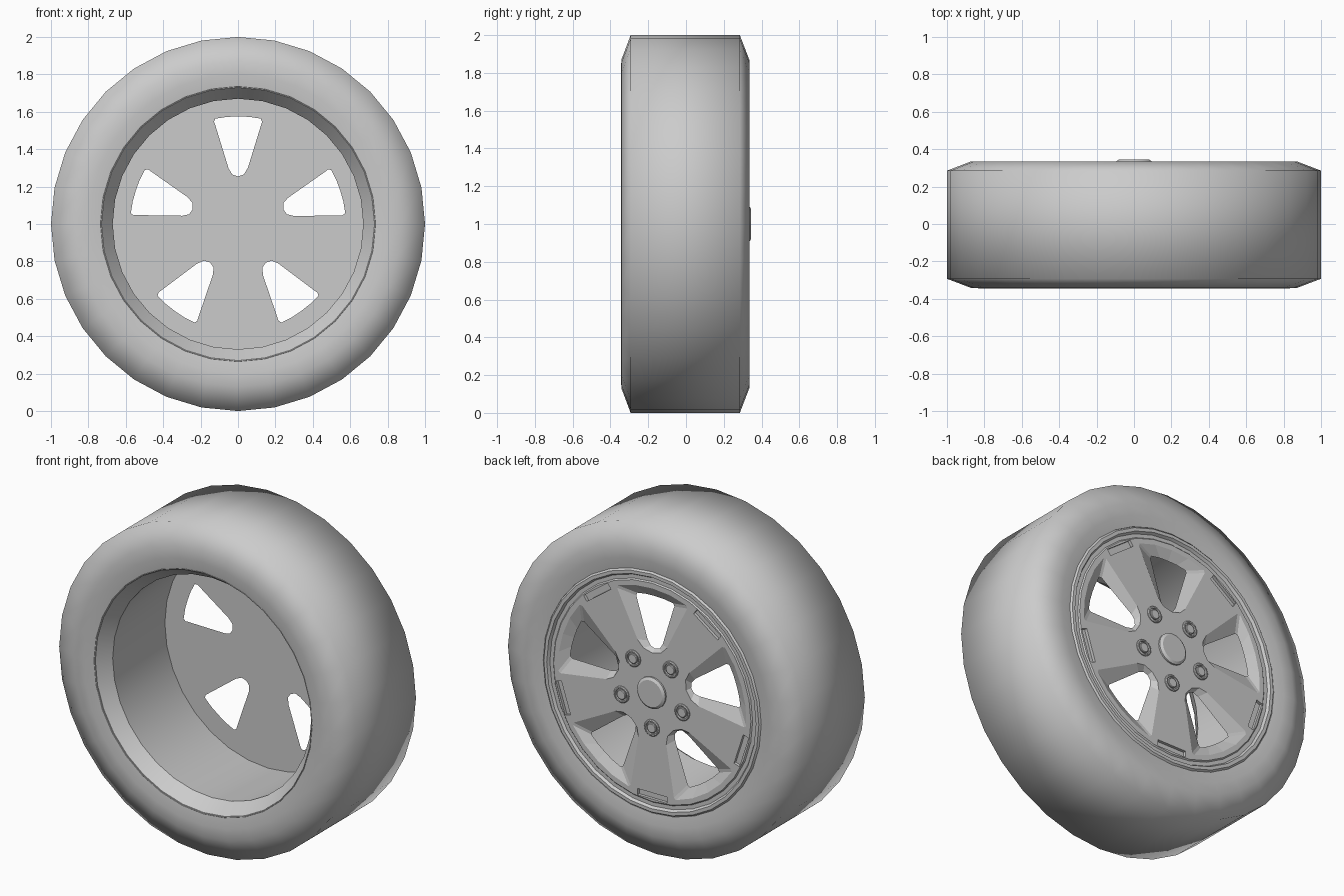
import bpy, bmesh, math
from mathutils import Matrix, Vector

old = bpy.data.objects.get("Cube")
if old:
    bpy.data.objects.remove(old)

grey = bpy.data.materials.new("plain grey")
grey.use_nodes = True
grey.diffuse_color = (0.6, 0.6, 0.6, 1)
grey.node_tree.nodes["Principled BSDF"].inputs["Base Color"].default_value = (0.6, 0.6, 0.6, 1)

AXLE = Vector((0, 0, 1))
FACE = 0.325   # outer plane of the spokes
BACK = 0.295   # inner plane of the spokes


def finish(name, bm, smooth=None):
    """Turn a bmesh into an object with the shared material."""
    bmesh.ops.recalc_face_normals(bm, faces=bm.faces)
    mesh = bpy.data.meshes.new(name)
    bm.to_mesh(mesh)
    bm.free()
    mesh.materials.append(grey)
    ob = bpy.data.objects.new(name, mesh)
    bpy.context.collection.objects.link(ob)
    if smooth:
        bpy.ops.object.select_all(action='DESELECT')
        ob.select_set(True)
        bpy.context.view_layer.objects.active = ob
        bpy.ops.object.shade_smooth_by_angle(angle=math.radians(smooth))
    return ob


def revolve(name, profile, segments=32, closed=True, centre=AXLE, smooth=30):
    """Spin (radius, y) points round the axle; open profiles get end caps."""
    bm = bmesh.new()
    rings = []
    for r, y in profile:
        angles = [math.tau * i / segments for i in range(segments)]
        rings.append([bm.verts.new(centre + Vector((r * math.cos(t), y, r * math.sin(t))))
                      for t in angles])
    pairs = list(zip(rings, rings[1:]))
    if closed:
        pairs.append((rings[-1], rings[0]))
    else:
        bm.faces.new(rings[0])
        bm.faces.new(rings[-1])
    for a, b in pairs:
        for i in range(segments):
            j = (i + 1) % segments
            bm.faces.new((a[i], a[j], b[j], b[i]))
    return finish(name, bm, smooth)


def outline(half):
    """Mirror half an outline across x = 0."""
    return half + [(-x, z) for x, z in reversed(half[1:-1])]


def loft(bm, lower, upper, y0, y1, turn):
    """Solid between two outlines, turned round the axle."""
    m = Matrix.Translation(AXLE) @ Matrix.Rotation(turn, 4, 'Y')
    a = [bm.verts.new(m @ Vector((x, y0, z))) for x, z in lower]
    b = [bm.verts.new(m @ Vector((x, y1, z))) for x, z in upper]
    bm.faces.new(a)
    bm.faces.new(b)
    for i in range(len(a)):
        j = (i + 1) % len(a)
        bm.faces.new((a[i], a[j], b[j], b[i]))


# Tyre: broad tread, bevelled shoulders, nearly flat sidewalls
revolve("tyre", [(0.73, -0.335), (0.80, -0.345), (0.87, -0.342), (1.0, -0.293),
                 (1.0, 0.285), (0.87, 0.335), (0.80, 0.335), (0.735, 0.325)], smooth=75)

# Rim: flared inner lip, tapering barrel and raised outer flange
revolve("rim", [(0.735, -0.337), (0.67, -0.25), (0.70, 0.30), (0.665, 0.30),
                (0.665, 0.318), (0.695, 0.318), (0.705, 0.334), (0.725, 0.334),
                (0.735, 0.322), (0.75, 0.322), (0.75, -0.32)])

# Spoke plate
plate = revolve("spoke_plate", [(0.70, BACK), (0.70, 0.315), (0.675, 0.315),
                                (0.665, FACE)], closed=False, smooth=None)

# Cutter: five sloped openings and five shallow slots between them
inner = outline([(0, 0.255), (0.03, 0.265), (0.048, 0.295), (0.125, 0.545),
                 (0.118, 0.562), (0.06, 0.571), (0, 0.573)])
outer = outline([(0, 0.24), (0.06, 0.255), (0.10, 0.295), (0.24, 0.575),
                 (0.235, 0.592), (0.12, 0.625), (0, 0.635)])
slot = [(-0.1, 0.612), (0.1, 0.612), (0.1, 0.65), (-0.1, 0.65)]
bm = bmesh.new()
for i in range(5):
    turn = math.tau * i / 5
    loft(bm, inner, outer, BACK - 0.001, FACE + 0.001, turn)
    loft(bm, slot, slot, FACE - 0.018, FACE + 0.02, turn + math.pi / 5)
cutter = finish("opening_cutter", bm)
cutter.hide_render = True

# Cut the plate, bake the result and drop the cutter
cut = plate.modifiers.new("openings", 'BOOLEAN')
cut.operation = 'DIFFERENCE'
cut.solver = 'EXACT'
cut.object = cutter
graph = bpy.context.evaluated_depsgraph_get()
baked = bpy.data.meshes.new_from_object(plate.evaluated_get(graph))
plate.modifiers.clear()
plate.data = baked
bpy.data.objects.remove(cutter)

# Hub cap
revolve("hub_cap", [(0.095, FACE - 0.01), (0.095, 0.335), (0.08, 0.345)],
        closed=False)

# Wheel bolts, each a raised collar round a round head
for i in range(5):
    t = -math.pi / 2 + math.tau * i / 5
    spot = AXLE + Vector((math.cos(t), 0, math.sin(t))) * 0.215
    revolve(f"bolt_collar_{i + 1}", [(0.05, FACE - 0.01), (0.05, 0.331), (0.045, 0.335),
                                     (0.038, 0.335), (0.036, FACE - 0.01)],
            segments=20, centre=spot)
    revolve(f"bolt_head_{i + 1}", [(0.03, FACE - 0.01), (0.03, 0.332), (0.026, 0.335)],
            segments=20, closed=False, centre=spot)
